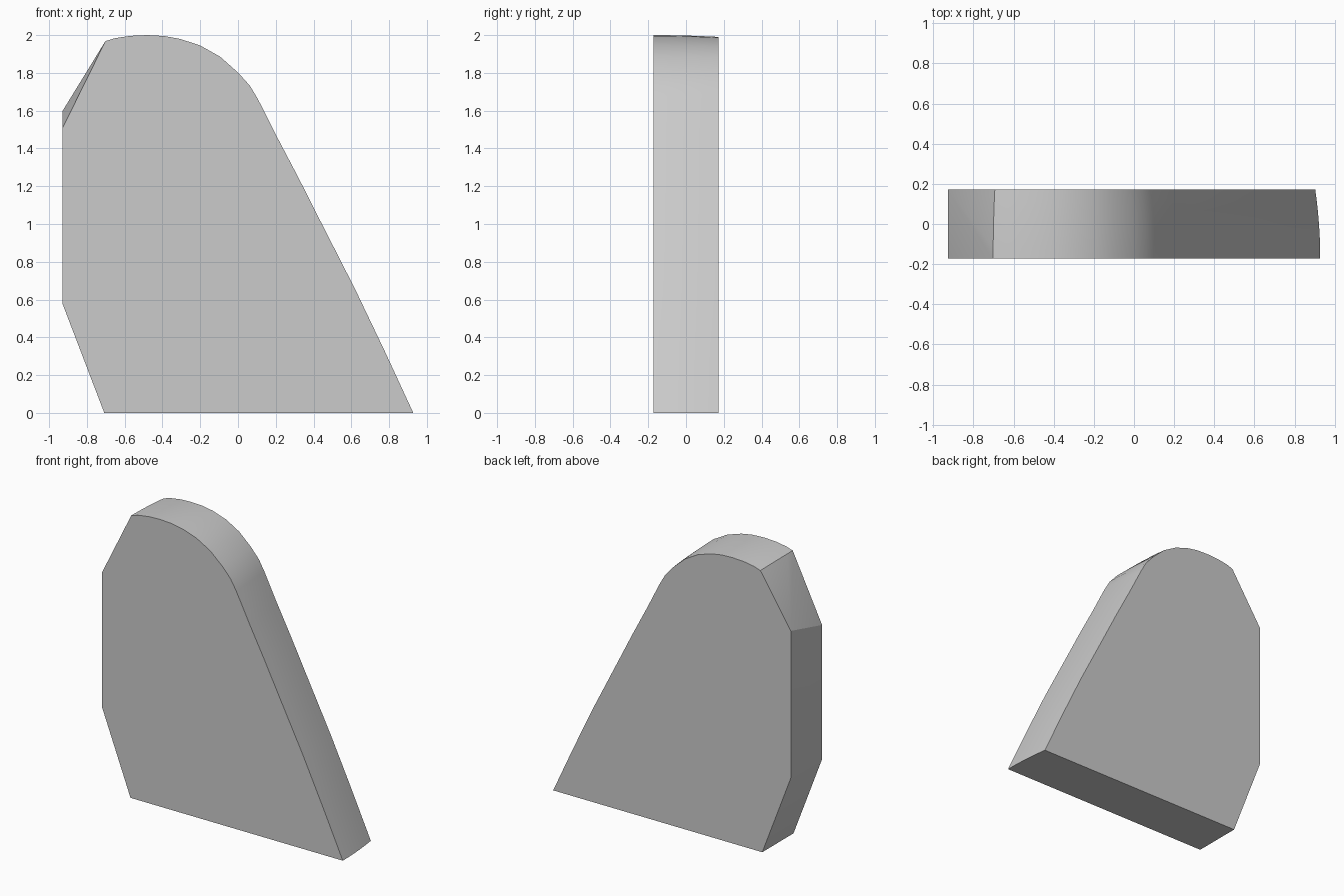
import bpy, bmesh

if "Cube" in bpy.data.objects:
    bpy.data.objects.remove(bpy.data.objects["Cube"])

# Curved edge of the front face, from lower right up and over to the upper left
ARC = [(0.928, 0), (0.78, 0.32), (0.62, 0.655), (0.434, 1.02), (0.32, 1.245),
       (0.206, 1.462), (0.106, 1.66), (0.063, 1.732), (0, 1.802), (-0.095, 1.886),
       (-0.2, 1.945), (-0.307, 1.98), (-0.39, 1.995), (-0.48, 2.0), (-0.57, 1.996),
       (-0.65, 1.984), (-0.702, 1.968)]
HALF, STEPS = 0.172, 6

bm = bmesh.new()


def arc_row(t):
    """Edge slice at depth t (0 front, 1 back), drawn in slightly toward the back."""
    row = []
    for x, z in ARC:
        k = min((x + 0.5) / 0.6, 1)
        row.append(bm.verts.new((x - 0.025 * k * t * t,
                                 -HALF + 2 * HALF * t,
                                 z - 0.01 * (1 - max(k, 0)) * t * t if z else 0)))
    return row


def left_side(y, top):
    """Straight left edge: upper corner, lower corner, foot."""
    return [bm.verts.new((x, y, z)) for x, z in ((-0.928, top), (-0.928, 0.575), (-0.708, 0))]


rows = [arc_row(i / STEPS) for i in range(STEPS + 1)]
front, back = left_side(-HALF, 1.51), left_side(HALF, 1.60)

# Curved rim
for a, b in zip(rows, rows[1:]):
    for i in range(len(ARC) - 1):
        bm.faces.new((a[i], b[i], b[i + 1], a[i + 1])).smooth = True

# Front and back faces
bm.faces.new(rows[0] + front)
bm.faces.new((rows[-1] + back)[::-1])

# Left walls, base and the twisted upper bevel
for i in range(2):
    bm.faces.new((front[i], back[i], back[i + 1], front[i + 1]))
bm.faces.new([front[2], back[2]] + [r[0] for r in rows[::-1]])
bm.faces.new((rows[0][-1], back[0], front[0]))
for a, b in zip(rows, rows[1:]):
    bm.faces.new((a[-1], b[-1], back[0]))

bmesh.ops.recalc_face_normals(bm, faces=bm.faces)
mesh = bpy.data.meshes.new("curved_panel")
bm.to_mesh(mesh)
bm.free()
panel = bpy.data.objects.new("curved_panel", mesh)
bpy.context.collection.objects.link(panel)

# Smooth rim with crisp borders
bpy.context.view_layer.objects.active = panel
panel.select_set(True)
bpy.ops.object.shade_smooth_by_angle(angle=0.4)
